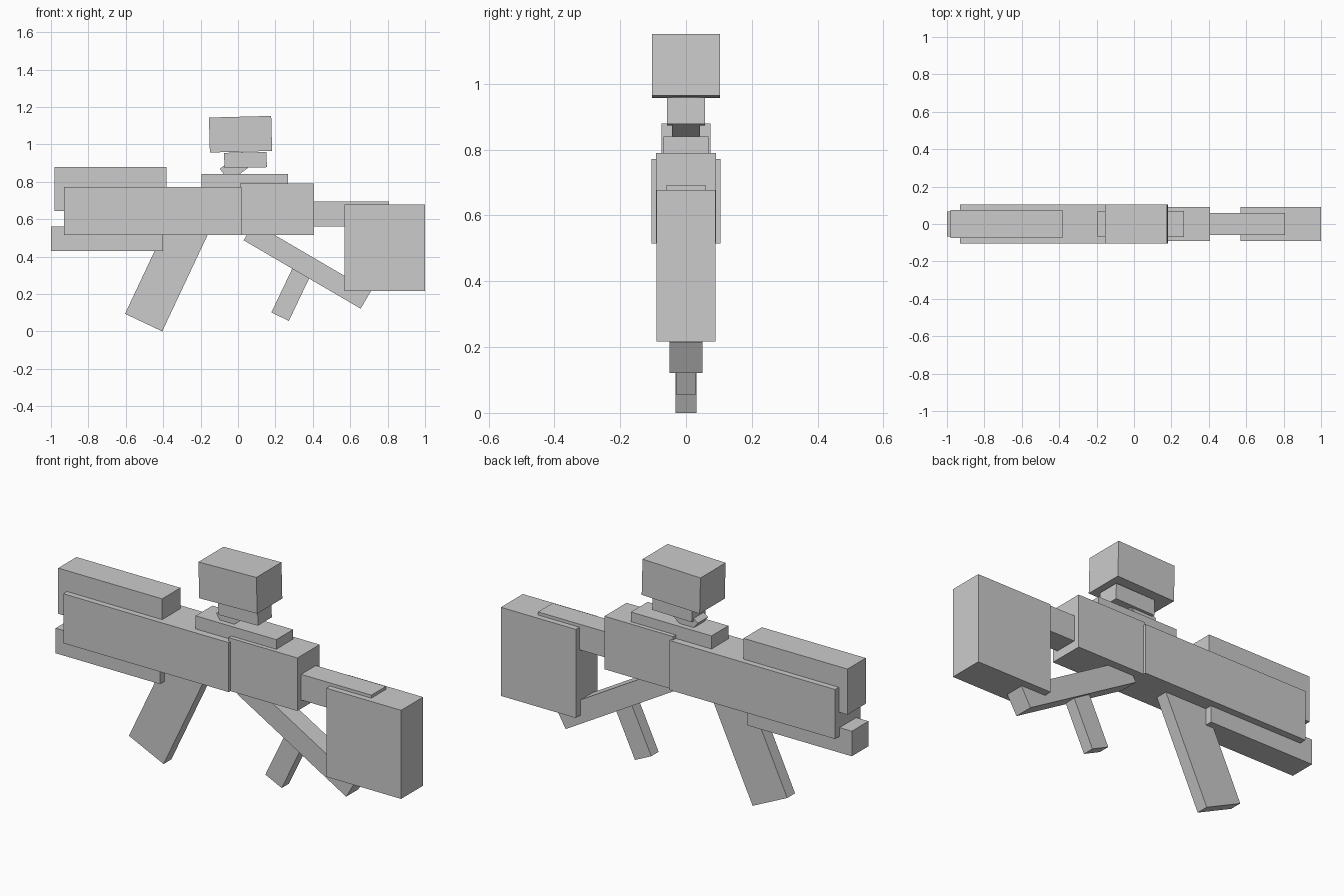
import bpy, math
from mathutils import Vector

if "Cube" in bpy.data.objects:
    bpy.data.objects.remove(bpy.data.objects["Cube"])


def box(name, center, size, tilt=0.0):
    """Box centred on y = 0; tilt is counter-clockwise degrees in the front view."""
    bpy.ops.mesh.primitive_cube_add(size=1, location=(center[0], 0, center[1]),
                                    rotation=(0, -math.radians(tilt), 0))
    ob = bpy.context.object
    ob.name = name
    ob.scale = size
    bpy.ops.object.transform_apply(location=False, rotation=False, scale=True)
    return ob


def block(name, x0, x1, z0, z1, half_y):
    """Upright box from its front-view extents."""
    return box(name, ((x0 + x1) / 2, (z0 + z1) / 2), (x1 - x0, 2 * half_y, z1 - z0))


def bar(name, corner, tilt, length, width, half_y):
    """Slanted box: corner is its start, length runs along tilt, width to its left."""
    a = math.radians(tilt)
    along, left = Vector((math.cos(a), math.sin(a))), Vector((-math.sin(a), math.cos(a)))
    c = Vector(corner) + along * length / 2 + left * width / 2
    return box(name, c, (length, 2 * half_y, width), tilt)


# Main body, stock and barrel
block("rear_body", -0.93, 0.02, 0.515, 0.772, 0.105)
block("upper_stock", -0.98, -0.383, 0.643, 0.88, 0.075)
block("lower_stock", -1.0, -0.40, 0.43, 0.56, 0.068)
block("receiver", 0.01, 0.405, 0.515, 0.79, 0.091)
block("barrel", 0.38, 0.808, 0.56, 0.693, 0.06)
block("front_housing", 0.57, 1.0, 0.217, 0.677, 0.09)

# Sight assembly
block("top_rail", -0.195, 0.268, 0.772, 0.84, 0.069)
bar("sight_strut", (-0.045, 0.80), 37, 0.15, 0.087, 0.042)
box("sight_base", (0.04, 0.916), (0.227, 0.114, 0.081), 1)
box("sight_housing", (0.0135, 1.054), (0.333, 0.206, 0.187), 1.5)

# Slanted grips and brace
bar("rear_grip", (-0.405, 0.0), 64.8, 0.66, 0.22, 0.032)
bar("lower_brace", (0.03, 0.487), -30.3, 0.725, 0.108, 0.05)
bar("front_grip", (0.272, 0.056), 64.5, 0.30, 0.104, 0.03)
